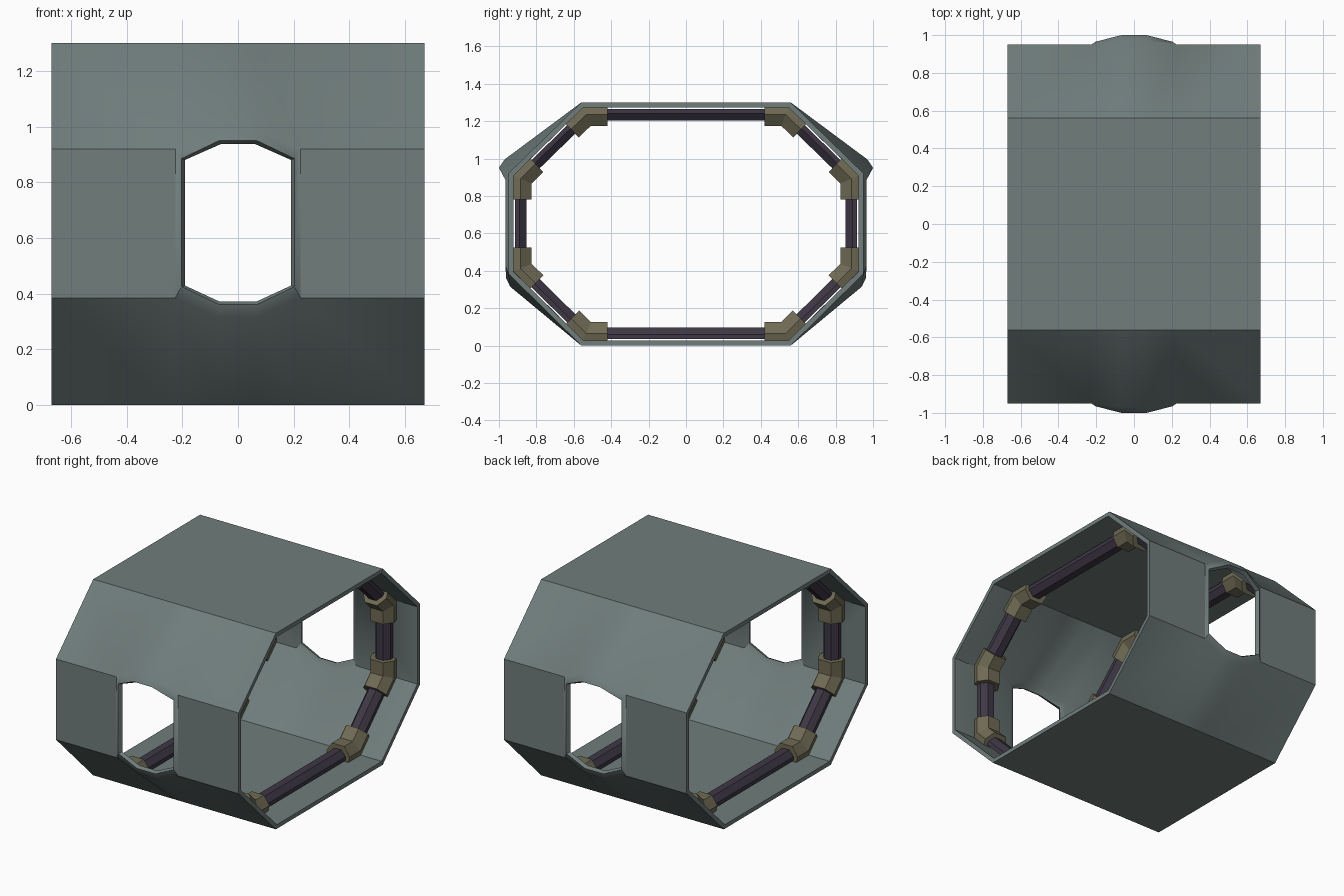
import bpy, bmesh, math
from mathutils import Vector

if "Cube" in bpy.data.objects:
    bpy.data.objects.remove(bpy.data.objects["Cube"])


def material(name, rgb):
    m = bpy.data.materials.new(name)
    m.diffuse_color = (*rgb, 1)
    m.use_nodes = True
    m.node_tree.nodes["Principled BSDF"].inputs["Base Color"].default_value = m.diffuse_color
    return m


SHELL = material("grey_green", (0.16, 0.205, 0.20))
TUBE = material("dark_purple", (0.048, 0.038, 0.06))
JOINT = material("olive", (0.16, 0.145, 0.09))


def make_object(name, bm, mat):
    me = bpy.data.meshes.new(name)
    bm.to_mesh(me)
    bm.free()
    me.materials.append(mat)
    ob = bpy.data.objects.new(name, me)
    bpy.context.collection.objects.link(ob)
    return ob


# Hull cross-section in (y, z), counter-clockwise seen from +x
OCT = [Vector(p) for p in [(0.56, 0), (0.95, 0.385), (0.95, 0.92), (0.56, 1.30),
                           (-0.56, 1.30), (-0.95, 0.92), (-0.95, 0.385), (-0.56, 0)]]

# Outer shell with a bulged window frame on each side
bm = bmesh.new()
xs = [-0.67, -0.225, -0.07, 0.07, 0.225, 0.67]
hi = [(0.95, 0.92), (0.95, 0.92), (0.97, 0.995)]
lo = [(0.95, 0.385), (0.95, 0.385), (0.94, 0.315)]
hi, lo = hi + hi[::-1], lo + lo[::-1]
win_x = [-0.203, -0.067, 0.067, 0.203]
win_hi = [(0.965, 0.885), (1.0, 0.95), (1.0, 0.95), (0.965, 0.885)]
win_lo = [(0.965, 0.425), (0.962, 0.36), (0.962, 0.36), (0.965, 0.425)]
edges = {}
for s in (1, -1):
    def row(xlist, pts):
        return [bm.verts.new((x, s * y, z)) for x, (y, z) in zip(xlist, pts)]
    top, bot = row(xs, [(0.56, 1.3)] * 6), row(xs, [(0.56, 0)] * 6)
    up, dn = row(xs, hi), row(xs, lo)
    wu, wd = row(win_x, win_hi), row(win_x, win_lo)
    for i in range(5):
        bm.faces.new((top[i], top[i + 1], up[i + 1], up[i]))
        bm.faces.new((dn[i], dn[i + 1], bot[i + 1], bot[i]))
        if i in (0, 4):
            bm.faces.new((up[i], up[i + 1], dn[i + 1], dn[i]))
        else:
            bm.faces.new((up[i], up[i + 1], wu[i], wu[i - 1]))
            bm.faces.new((dn[i], dn[i + 1], wd[i], wd[i - 1]))
    bm.faces.new((up[1], wu[0], wd[0], dn[1]))
    bm.faces.new((up[4], wu[3], wd[3], dn[4]))
    edges[s] = (top, bot)
for k in (0, 1):
    a, b = edges[1][k], edges[-1][k]
    for i in range(5):
        bm.faces.new((a[i], a[i + 1], b[i + 1], b[i]))
bmesh.ops.recalc_face_normals(bm, faces=bm.faces)
bm.normal_update()
roof = max(bm.faces, key=lambda f: f.calc_center_median().z)
if roof.normal.z < 0:
    bmesh.ops.reverse_faces(bm, faces=bm.faces)
shell = make_object("outer_shell", bm, SHELL)
mod = shell.modifiers.new("thickness", "SOLIDIFY")
mod.thickness, mod.offset, mod.use_even_offset = 0.027, -1, True
bpy.context.view_layer.objects.active = shell
shell.select_set(True)
bpy.ops.object.modifier_apply(modifier="thickness")
bpy.ops.object.shade_smooth_by_angle(angle=math.radians(30))


# Ribs: profiles are (x offset, depth inward from the hull outline)
TUBE_PROFILE = [(-0.055, 0.035), (0.055, 0.035), (0.055, 0.06),
                (0.025, 0.097), (-0.025, 0.097), (-0.055, 0.06)]
JOINT_PROFILE = [(-0.075, 0.025), (0.075, 0.025), (0.085, 0.065),
                 (0.045, 0.125), (-0.045, 0.125), (-0.085, 0.065)]


def corner_frame(i):
    p = OCT[i]
    d_in = (p - OCT[i - 1]).normalized()
    d_out = (OCT[(i + 1) % 8] - p).normalized()
    n_in, n_out = Vector((-d_in.y, d_in.x)), Vector((-d_out.y, d_out.x))
    return p, d_in, d_out, n_in, n_out, (n_in + n_out) / (1 + n_in.dot(n_out))


def section(bm, x, p, n, profile):
    return [bm.verts.new((x + w, *(p + n * d))) for w, d in profile]


def bridge(bm, a, b):
    n = len(a)
    for k in range(n):
        bm.faces.new((a[k], a[(k + 1) % n], b[(k + 1) % n], b[k]))


def rib_tube(name, x):
    bm = bmesh.new()
    rings = []
    for i in range(8):
        f = corner_frame(i)
        rings.append(section(bm, x, f[0], f[5], TUBE_PROFILE))
    for i in range(8):
        bridge(bm, rings[i - 1], rings[i])
    bmesh.ops.recalc_face_normals(bm, faces=bm.faces)
    make_object(name, bm, TUBE)


def rib_joints(name, x, length=0.14):
    bm = bmesh.new()
    for i in range(8):
        p, d_in, d_out, n_in, n_out, miter = corner_frame(i)
        a = section(bm, x, p - d_in * length, n_in, JOINT_PROFILE)
        b = section(bm, x, p, miter, JOINT_PROFILE)
        c = section(bm, x, p + d_out * length, n_out, JOINT_PROFILE)
        bridge(bm, a, b)
        bridge(bm, b, c)
        bm.faces.new(a)
        bm.faces.new(c)
    bmesh.ops.recalc_face_normals(bm, faces=bm.faces)
    make_object(name, bm, JOINT)


for side, x in (("left", -0.44), ("right", 0.44)):
    rib_tube(side + "_rib_tube", x)
    rib_joints(side + "_rib_joints", x)
